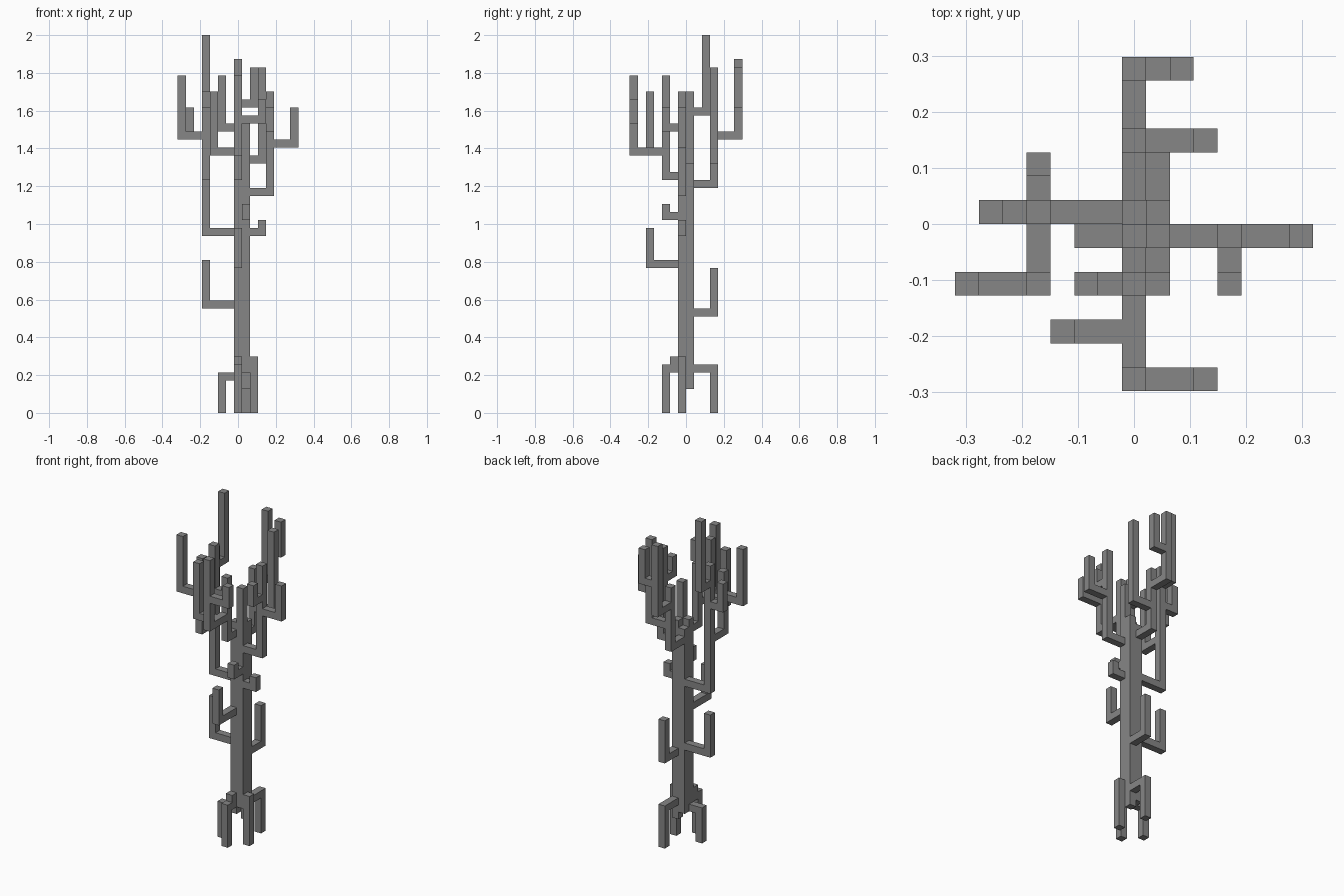
import bpy
from mathutils import Vector

if "Cube" in bpy.data.objects:
    bpy.data.objects.remove(bpy.data.objects["Cube"], do_unlink=True)

UNIT = 2 / 47                     # side of one square stem
OFFSET = Vector((0, 0.5, 0.5))    # grid cell to cell centre
AXES = {"x": Vector((1, 0, 0)), "y": Vector((0, 1, 0)), "z": Vector((0, 0, 1))}

bark = bpy.data.materials.new("grey_bark")
bark.use_nodes = True
colour = (0.24, 0.24, 0.24, 1)
bark.diffuse_color = colour
bark.node_tree.nodes["Principled BSDF"].inputs["Base Color"].default_value = colour


def bar(name, first, last):
    """Square bar filling the grid cells from first to last."""
    low = Vector(map(min, first, last))
    high = Vector(map(max, first, last))
    bpy.ops.mesh.primitive_cube_add(size=1)
    part = bpy.context.object
    part.name = name
    part.data.name = name
    part.location = ((low + high) / 2 + OFFSET) * UNIT
    part.scale = (high - low + Vector((1, 1, 1))) * UNIT
    bpy.ops.object.transform_apply(location=True, rotation=False, scale=True)
    part.data.materials.append(bark)


def branch(name, base, axis, reach, rise):
    """Arm growing sideways from a stem cell, then a stem going up or down."""
    base = Vector(base)
    way = AXES[axis] * (1 if reach > 0 else -1)
    tip = base + AXES[axis] * reach
    bar(name + "_arm", base + way, tip)
    if rise:
        step = AXES["z"] * (1 if rise > 0 else -1)
        bar(name + "_stem", tip + step, tip + AXES["z"] * rise)
    return tip


def up(cell, height):
    """Cell in the same column at another height."""
    return (cell.x, cell.y, height)


# Trunk of four columns with uneven ends
bar("trunk_front_right", (0, -1, 4), (0, -1, 30))
bar("trunk_back_right", (0, 0, 4), (0, 0, 29))
bar("trunk_front_left", (1, -1, 5), (1, -1, 35))
bar("trunk_back_left", (1, 0, 3), (1, 0, 30))

# Roots
branch("right_root", (0, -1, 4), "x", -2, -4)
branch("left_root", (1, -1, 6), "x", 1, -6)
branch("back_root", (1, 0, 5), "y", 3, -5)
branch("front_root", (0, -1, 5), "y", -2, -5)
branch("front_root_knob", (0, -1, 6), "y", -1, 0)

# Short lower branches
branch("low_back", (1, 0, 12), "y", 3, 5)
branch("low_right", (0, 0, 13), "x", -4, 5)
branch("low_front", (0, -1, 18), "y", -4, 4)
branch("left_twig", (1, -1, 22), "x", 2, 1)
branch("front_twig", (1, -1, 24), "y", -2, 1)

# Right limb and its offshoots
limb = branch("right_limb", (0, 0, 22), "x", -4, 17)
fork = branch("right_front_fork", up(limb, 29), "y", -3, 8)
branch("right_front_twig", up(fork, 34), "x", -3, 7)
branch("right_outer_twig", up(limb, 34), "x", -2, 3)
branch("right_back_twig", up(limb, 37), "y", 2, 9)

# Left limb and its offshoots
limb = branch("left_limb", (1, -1, 27), "x", 3, 12)
branch("left_outer_twig", up(limb, 33), "x", 3, 4)
branch("left_front_twig", up(limb, 35), "y", -2, 2)

# Back limb and its offshoots
limb = branch("back_limb", (0, 0, 28), "y", 3, 8)
branch("back_left_twig", up(limb, 31), "x", 3, 11)
fork = branch("back_fork", up(limb, 34), "y", 3, 9)
branch("back_fork_twig", up(fork, 38), "x", 2, 4)

# Front limb and its offshoots
limb = branch("front_limb", (0, -1, 29), "y", -2, 8)
branch("front_right_twig", up(limb, 35), "x", -2, 6)
fork = branch("front_fork", up(limb, 32), "y", -4, 9)
branch("front_middle_twig", (0, -5, 32), "x", -3, 7)
branch("front_fork_twig", up(fork, 36), "x", 3, 2)
